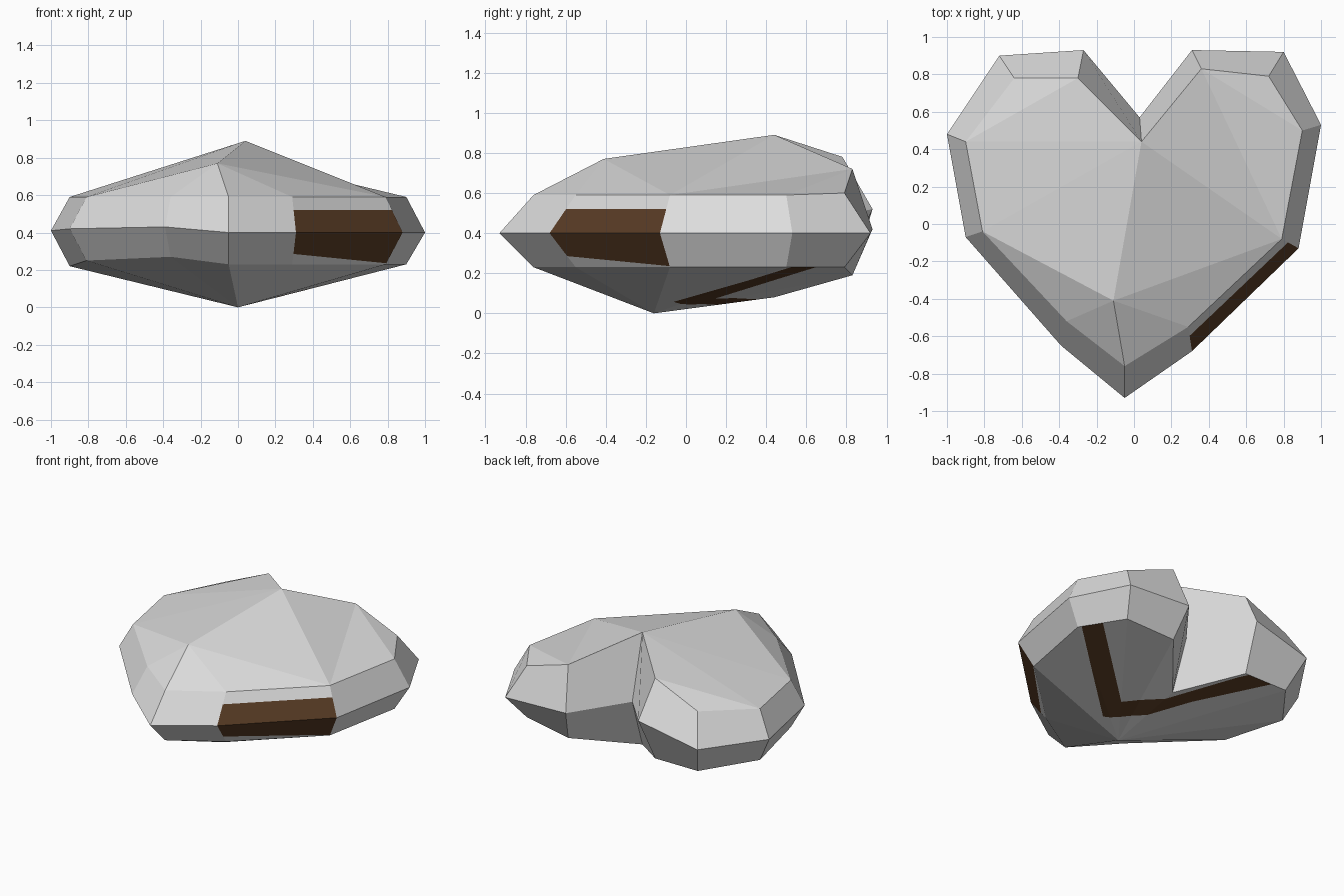
import bpy, bmesh, math
from mathutils import Vector

if "Cube" in bpy.data.objects:
    bpy.data.objects.remove(bpy.data.objects["Cube"])


def material(name, rgb):
    m = bpy.data.materials.new(name)
    m.diffuse_color = (*rgb, 1)
    m.use_nodes = True
    m.node_tree.nodes["Principled BSDF"].inputs["Base Color"].default_value = m.diffuse_color
    return m


# girdle outline, clockwise from the notch
OUTLINE = [(.03, .57, .44), (.31, .93, .42), (.80, .92, .40), (1, .53, .40),
           (.88, -.13, .40), (.31, -.68, .40), (-.05, -.93, .40), (-.39, -.65, .43),
           (-.90, -.07, .42), (-1, .48, .41), (-.72, .90, .42), (-.27, .93, .52)]
# inner ring: x, y, upper height, lower height
RING = [(.04, .44, .89, .08), (.36, .83, .72, .19), (.72, .79, .60, .23),
        (.90, .50, .59, .23), (.79, -.08, .59, .23), (.29, -.55, .59, .23),
        (-.05, -.76, .59, .23), (-.36, -.52, .59, .27), (-.81, -.04, .59, .25),
        (-.90, .44, .59, .22), (-.64, .78, .63, .20), (-.30, .78, .78, .20)]
# crown facets by ring index, 12 = front ridge point
CROWN = [(0, 1, 4), (1, 2, 3), (1, 3, 4), (0, 4, 12), (12, 4, 5), (12, 5, 6),
         (12, 6, 7), (12, 7, 8), (0, 12, 8), (0, 8, 9), (0, 9, 11), (11, 9, 10)]

bm = bmesh.new()
mid = [bm.verts.new(p) for p in OUTLINE]
top = [bm.verts.new((x, y, zt)) for x, y, zt, zb in RING]
low = [bm.verts.new((x, y, zb)) for x, y, zt, zb in RING]
top.append(bm.verts.new((-.11, -.41, .77)))
base = bm.verts.new((0, -.16, 0))

upper_side, lower_side, bottom = [], [], []
for i in range(12):
    j = (i + 1) % 12
    upper_side.append(bm.faces.new((mid[i], mid[j], top[j], top[i])))
    lower_side.append(bm.faces.new((low[i], low[j], mid[j], mid[i])))
    bottom.append(bm.faces.new((low[j], low[i], base)))
for tri in CROWN:
    bm.faces.new([top[k] for k in tri])


def cut(faces, co, no):
    """Split some faces by a plane and return the resulting faces."""
    geom = list({e for f in faces for e in f.edges} | {v for f in faces for v in f.verts}) + list(faces)
    res = bmesh.ops.bisect_plane(bm, geom=geom, plane_co=co, plane_no=no, dist=1e-5)
    return list({f for f in list(faces) + res["geom"]
                 if isinstance(f, bmesh.types.BMFace) and f.is_valid})


# brown side patch on the front right facets
for f in cut([upper_side[4]], (0, 0, .52), (0, 0, 1)):
    f.material_index = int(f.calc_center_median().z < .52)
for f in cut([lower_side[4]], (.3, 0, .285), (.1, 0, 1)):
    c = f.calc_center_median()
    f.material_index = int(c.z > .285 - .1 * (c.x - .3))

# brown L-shaped stripe underneath
corner, half = Vector((.22, .04, 0)), .072
ang = math.radians(41)
d1 = Vector((math.cos(ang), math.sin(ang), 0))
d2 = Vector((-d1.y, d1.x, 0))
for d in (d1, d2):
    for s in (-half, half):
        bottom = cut(bottom, corner + d * s, d)
for f in bottom:
    r = f.calc_center_median() - corner
    a, b = r.dot(d1), r.dot(d2)
    f.material_index = int(min(a, b) > -half and min(a, b) < half)

bmesh.ops.recalc_face_normals(bm, faces=bm.faces)
me = bpy.data.meshes.new("heart_stone")
bm.to_mesh(me)
bm.free()
me.materials.append(material("light grey", (.72, .72, .72)))
me.materials.append(material("dark brown", (.10, .045, .018)))
bpy.context.collection.objects.link(bpy.data.objects.new("heart_stone", me))
